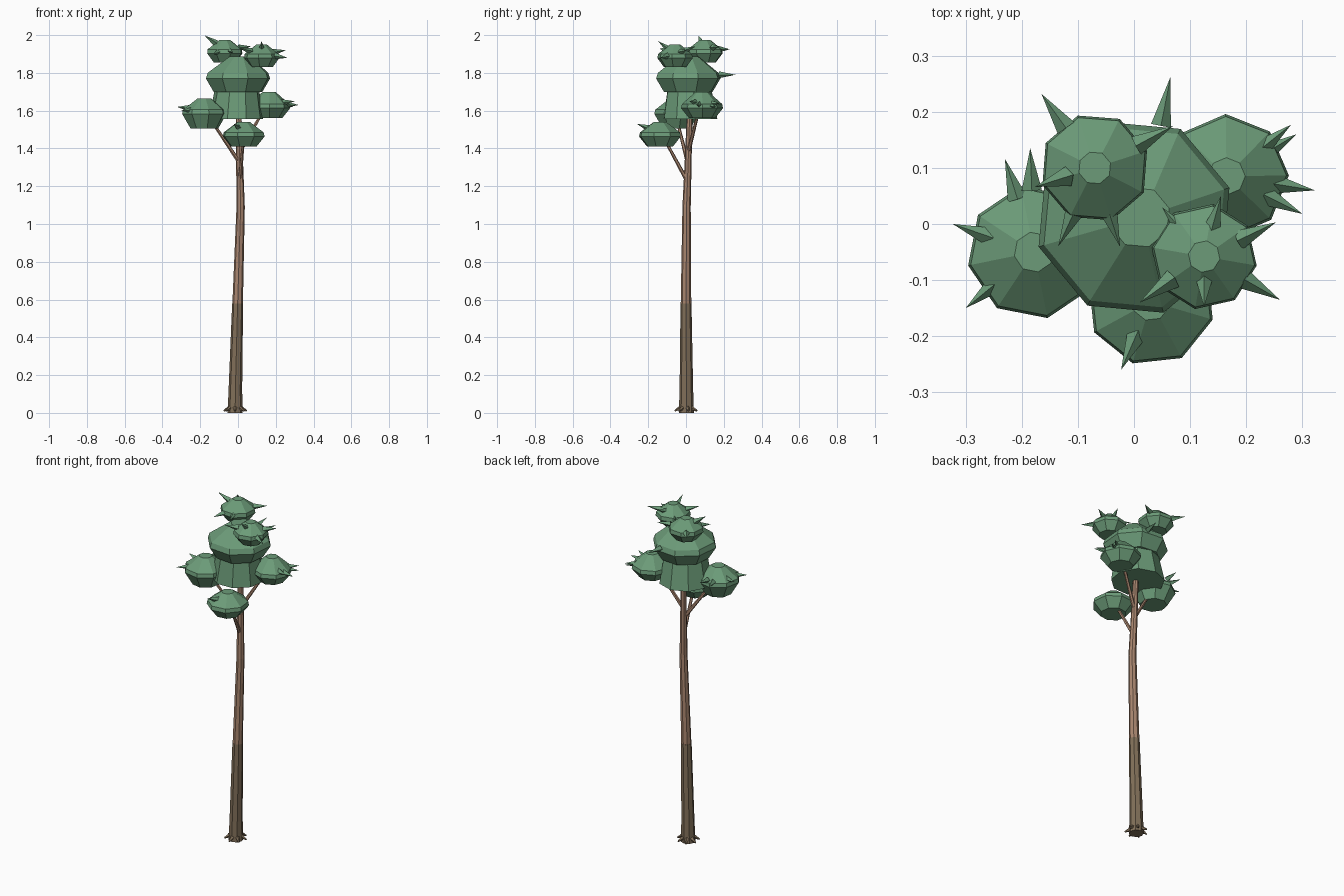
import bpy, bmesh, math
from mathutils import Vector, Matrix


def material(name, rgb):
    m = bpy.data.materials.new(name)
    m.diffuse_color = (*rgb, 1)
    return m


LEAF = material("leaf_green", (0.15, 0.33, 0.19))
BARK = material("upper_bark", (0.40, 0.24, 0.16))
DARK = material("lower_bark", (0.22, 0.16, 0.10))


def finish(name, bm, mat):
    bmesh.ops.recalc_face_normals(bm, faces=bm.faces)
    me = bpy.data.meshes.new(name)
    bm.to_mesh(me)
    bm.free()
    me.materials.append(mat)
    ob = bpy.data.objects.new(name, me)
    bpy.context.collection.objects.link(ob)
    return ob


def loft(bm, rings, sides, turn=0.0):
    """Skin horizontal rings given as (x, y, z, radius), capped at both ends."""
    loops = []
    for x, y, z, r in rings:
        loops.append([bm.verts.new((x + r * math.cos(turn + math.tau * i / sides),
                                    y + r * math.sin(turn + math.tau * i / sides), z))
                      for i in range(sides)])
    for a, b in zip(loops, loops[1:]):
        for i in range(sides):
            j = (i + 1) % sides
            bm.faces.new((a[i], a[j], b[j], b[i]))
    bm.faces.new(loops[0][::-1])
    bm.faces.new(loops[-1])


def limb(bm, p, q, r1, r2, sides):
    """Tapered stick from p to q."""
    p, q = Vector(p), Vector(q)
    d = q - p
    mat = Matrix.Translation((p + q) / 2) @ d.to_track_quat('Z', 'Y').to_matrix().to_4x4()
    bmesh.ops.create_cone(bm, cap_ends=True, segments=sides, radius1=r1, radius2=r2,
                          depth=d.length, matrix=mat)


# Trunk in two bark colours
bm = bmesh.new()
loft(bm, [(-0.015, 0.002, 0, 0.040), (-0.014, 0.002, 0.12, 0.036), (-0.002, 0, 0.58, 0.029)], 8)
finish("lower_trunk", bm, DARK)
bm = bmesh.new()
loft(bm, [(-0.002, 0, 0.575, 0.028), (0.014, 0.003, 1.09, 0.022),
          (0.008, 0.012, 1.35, 0.018), (0.003, 0.02, 1.60, 0.015)], 8)
finish("upper_trunk", bm, BARK)

# Roots
bm = bmesh.new()
for i in range(7):
    a = math.tau * i / 7 + 0.2
    c, s = math.cos(a), math.sin(a)
    limb(bm, (-0.015 + 0.025 * c, 0.002 + 0.025 * s, 0.030),
         (-0.015 + 0.062 * c, 0.002 + 0.062 * s, 0.010), 0.014, 0.004, 5)
finish("roots", bm, DARK)

# Branches
bm = bmesh.new()
for p, q in [((0.005, 0.008, 1.33), (-0.15, -0.05, 1.56)),
             ((0.010, 0.005, 1.23), (0.03, -0.12, 1.46)),
             ((0.008, 0.012, 1.38), (0.14, 0.07, 1.61)),
             ((0.003, 0.02, 1.58), (-0.07, 0.10, 1.90)),
             ((0.003, 0.02, 1.58), (0.12, -0.05, 1.88))]:
    limb(bm, p, q, 0.011, 0.007, 6)
finish("branches", bm, BARK)

# Central crown: a skirt below and a wide cap above
bm = bmesh.new()
loft(bm, [(-0.01, 0.02, 1.555, 0.146), (-0.005, 0.015, 1.72, 0.118)], 9, 0.2)
finish("crown_skirt", bm, LEAF)
bm = bmesh.new()
loft(bm, [(0, 0.012, 1.70, 0.135), (0, 0.012, 1.77, 0.178),
          (0, 0.012, 1.80, 0.168), (0.01, 0.012, 1.888, 0.055)], 8, 0.3)
finish("crown_cap", bm, LEAF)

# Leaf tufts: centre, radius, bottom z, widest z, top z, and leaf-spike tips
tufts = {
    "left": ((-0.178, -0.05), 0.120, 1.505, 1.595, 1.665,
             [(-0.323, 0, 1.62), (-0.30, -0.15, 1.60), (-0.23, 0.116, 1.61),
              (-0.185, 0.135, 1.63), (-0.045, -0.05, 1.63)]),
    "front": ((0.03, -0.138), 0.115, 1.41, 1.475, 1.54, [(-0.023, -0.26, 1.53)]),
    "right": ((0.165, 0.085), 0.111, 1.56, 1.625, 1.70,
              [(0.28, 0.177, 1.64), (0.322, 0.06, 1.63), (0.30, 0.018, 1.65),
               (0.29, 0.16, 1.62)]),
    "top_left": ((-0.07, 0.10), 0.098, 1.855, 1.915, 1.975,
                 [(-0.165, 0.232, 1.925), (-0.177, 0.066, 1.998), (-0.135, -0.04, 1.90),
                  (-0.025, -0.04, 1.91), (0.07, 0.175, 1.94)]),
    "top_right": ((0.125, -0.058), 0.095, 1.83, 1.89, 1.95,
                  [(0.253, 0.003, 1.92), (0.26, -0.135, 1.88), (0.155, 0.05, 1.94),
                   (0.01, -0.14, 1.93), (0.125, -0.148, 1.968), (0.05, 0.03, 1.90)]),
}
for n, (name, ((x, y), r, lo, mid, hi, tips)) in enumerate(tufts.items()):
    bm = bmesh.new()
    loft(bm, [(x, y, lo, r * 0.62), (x, y, mid - 0.012, r), (x, y, mid + 0.01, r * 0.96),
              (x, y, hi, r * 0.30)], 8, 0.2 + 0.3 * n)
    finish(name + "_tuft", bm, LEAF)
    bm = bmesh.new()
    for tip in tips:
        t = Vector(tip)
        d = (Vector((x, y, mid + 0.01)) - t).normalized()
        limb(bm, t + d * 0.075, t, 0.018, 0, 4)
    finish(name + "_leaf_spikes", bm, LEAF)

# Spike on the back of the crown
bm = bmesh.new()
limb(bm, (0.048, 0.175, 1.79), (0.065, 0.262, 1.79), 0.018, 0, 4)
finish("crown_leaf_spike", bm, LEAF)
